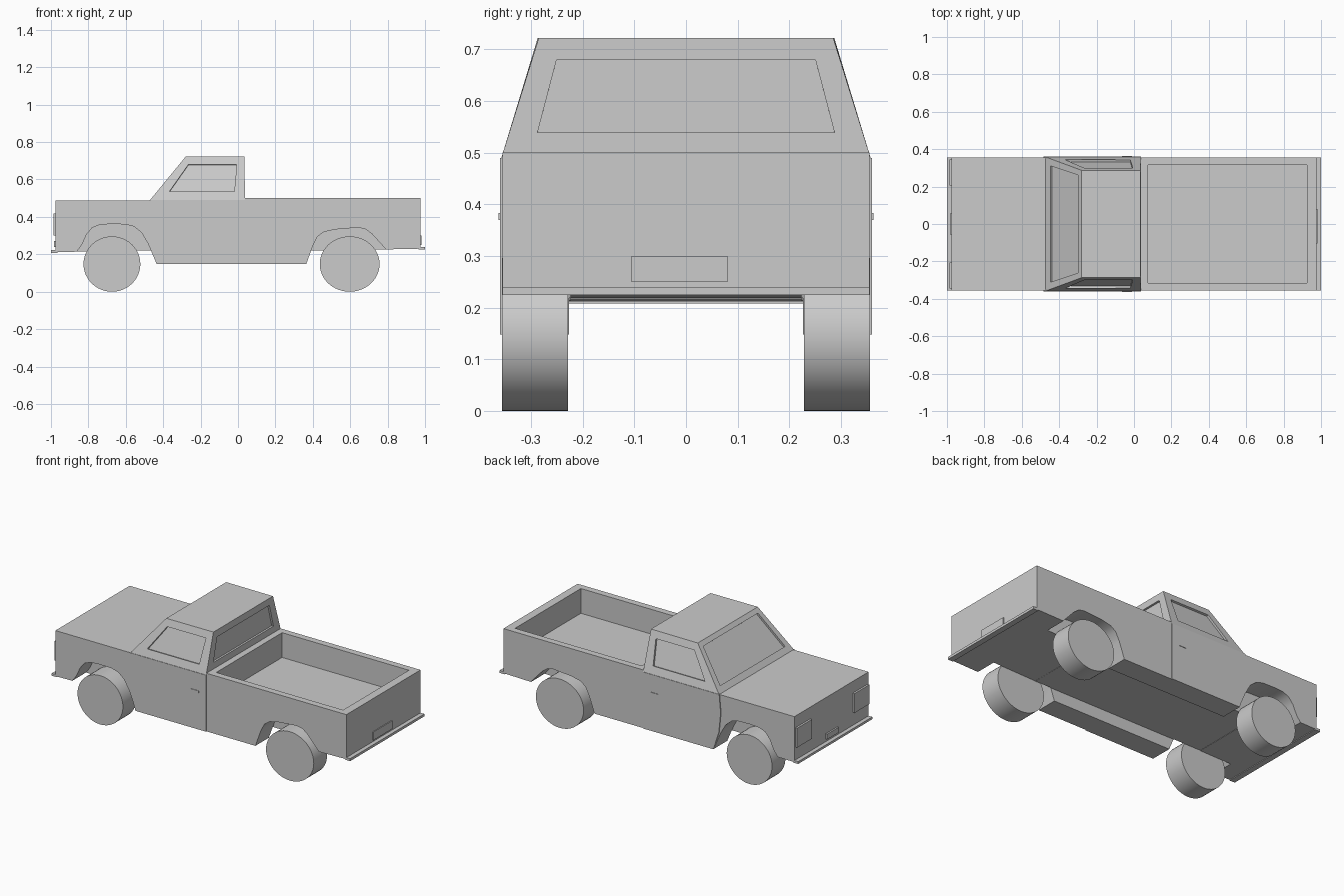
import bpy, bmesh, math
from mathutils import Vector

default = bpy.data.objects.get("Cube")
if default:
    bpy.data.objects.remove(default, do_unlink=True)

GREY = (0.6, 0.6, 0.6, 1.0)
paint = bpy.data.materials.new("plain_grey")
paint.use_nodes = True
paint.diffuse_color = GREY
paint.node_tree.nodes["Principled BSDF"].inputs["Base Color"].default_value = GREY


def finish(name, bm):
    """Turn a bmesh into a named, coloured object."""
    bmesh.ops.recalc_face_normals(bm, faces=bm.faces)
    mesh = bpy.data.meshes.new(name)
    bm.to_mesh(mesh)
    bm.free()
    mesh.materials.append(paint)
    obj = bpy.data.objects.new(name, mesh)
    bpy.context.collection.objects.link(obj)
    return obj


def prism(name, profile, y0, y1):
    """Extrude an x-z profile from y0 to y1."""
    bm = bmesh.new()
    face = bm.faces.new([bm.verts.new((x, y0, z)) for x, z in profile])
    out = bmesh.ops.extrude_face_region(bm, geom=[face])["geom"]
    verts = [v for v in out if isinstance(v, bmesh.types.BMVert)]
    bmesh.ops.translate(bm, verts=verts, vec=(0, y1 - y0, 0))
    return finish(name, bm)


def box(name, x0, x1, y0, y1, z0, z1):
    return prism(name, [(x0, z0), (x1, z0), (x1, z1), (x0, z1)], y0, y1)


def cut(target, cutter):
    """Subtract the cutter and discard it."""
    mod = target.modifiers.new("cut", "BOOLEAN")
    mod.operation = "DIFFERENCE"
    mod.solver = "EXACT"
    mod.object = cutter
    bpy.context.view_layer.objects.active = target
    bpy.ops.object.modifier_apply(modifier=mod.name)
    bpy.data.objects.remove(cutter, do_unlink=True)


def smooth(obj):
    bpy.ops.object.select_all(action="DESELECT")
    obj.select_set(True)
    bpy.context.view_layer.objects.active = obj
    bpy.ops.object.shade_smooth_by_angle(angle=math.radians(35))


# Body shell with sills, hood and bed sides
body = prism("body", [
    (-0.975, 0.212), (-0.6, 0.218), (-0.6, 0.148), (0.5, 0.148), (0.5, 0.22),
    (0.975, 0.23), (0.975, 0.5), (0.037, 0.5), (0.037, 0.488), (-0.975, 0.488),
], -0.355, 0.355)

# Open space between the sills, then the cargo bed
cut(body, box("belly_cutter", -0.65, 0.55, -0.226, 0.226, 0.05, 0.219))
cut(body, box("bed_cutter", 0.075, 0.925, -0.315, 0.315, 0.35, 0.6))

# Wheel arches on both sides
front_arch = [(-0.87, 0.1), (-0.865, 0.21), (-0.835, 0.25), (-0.81, 0.305), (-0.78, 0.342),
              (-0.74, 0.358), (-0.68, 0.362), (-0.6, 0.36), (-0.555, 0.348),
              (-0.515, 0.315), (-0.48, 0.255), (-0.435, 0.148), (-0.42, 0.1)]
rear_arch = [(0.35, 0.1), (0.365, 0.148), (0.4, 0.245), (0.425, 0.295), (0.46, 0.32),
             (0.52, 0.333), (0.64, 0.343), (0.68, 0.336), (0.715, 0.31),
             (0.79, 0.228), (0.8, 0.1)]
for side in (-1, 1):
    for arch in (front_arch, rear_arch):
        cut(body, prism("arch_cutter", arch, side * 0.224, side * 0.4))
smooth(body)


def windowed_face(bm, corners, u0, u1, v0, v1, depth=0.012):
    """Quad with a recessed pane; corners run bottom, bottom, top, top."""
    a, b, c, d = [Vector(p) for p in corners]
    normal = (b - a).cross(d - a).normalized()

    def at(u, v):
        return a.lerp(b, u).lerp(d.lerp(c, u), v)

    rim = [at(u0, v0), at(u1, v0), at(u1, v1), at(u0, v1)]
    pane = [p - normal * depth for p in rim]
    loops = [[bm.verts.new(p) for p in ring] for ring in ([a, b, c, d], rim, pane)]
    for outer, inner in zip(loops, loops[1:]):
        for i in range(4):
            j = (i + 1) % 4
            bm.faces.new((outer[i], outer[j], inner[j], inner[i]))
    bm.faces.new(loops[-1])


# Cab with recessed windows on all four sides
low = [(-0.472, -0.358, 0.488), (0.037, -0.358, 0.488),
       (0.037, 0.358, 0.488), (-0.472, 0.358, 0.488)]
top = [(-0.28, -0.287, 0.722), (0.035, -0.285, 0.722),
       (0.035, 0.285, 0.722), (-0.28, 0.287, 0.722)]
side_window = (0.14, 0.88, 0.2, 0.82)
margins = [side_window, (0.08, 0.92, 0.22, 0.82),
           (0.12, 0.86, 0.2, 0.82), (0.055, 0.945, 0.13, 0.9)]
cab_mesh = bmesh.new()
for i, m in enumerate(margins):
    j = (i + 1) % 4
    windowed_face(cab_mesh, (low[i], low[j], top[j], top[i]), *m)
for ring in (low[::-1], top):
    cab_mesh.faces.new([cab_mesh.verts.new(p) for p in ring])
bmesh.ops.remove_doubles(cab_mesh, verts=cab_mesh.verts, dist=0.0005)
finish("cab", cab_mesh)

# Doors, handles and headlights, mirrored
door = [(-0.435, 0.148), (0.037, 0.148), (0.037, 0.49), (-0.474, 0.49),
        (-0.484, 0.38), (-0.472, 0.26)]
for side, label in ((1, "left"), (-1, "right")):
    prism(label + "_door", door, side * 0.35, side * 0.36)
    box(label + "_door_handle", -0.065, -0.01, side * 0.358, side * 0.363, 0.37, 0.383)
    box(label + "_headlight", -0.987, -0.97, side * 0.205, side * 0.345, 0.3, 0.417)

# Bumpers and number plates
box("front_bumper", -1.0, -0.965, -0.355, 0.355, 0.208, 0.222)
box("rear_bumper", 0.965, 1.0, -0.355, 0.355, 0.225, 0.24)
box("front_plate", -0.985, -0.97, -0.055, 0.055, 0.238, 0.27)
box("rear_plate", 0.97, 0.98, -0.105, 0.08, 0.25, 0.3)

# Wheels
for axle, x, radius in (("front", -0.674, 0.152), ("rear", 0.597, 0.16)):
    for side, label in ((1, "left"), (-1, "right")):
        rim = [(x + radius * math.cos(t), 0.148 + 0.148 * math.sin(t))
               for t in (math.tau * k / 48 for k in range(48))]
        smooth(prism(f"{axle}_{label}_wheel", rim, side * 0.228, side * 0.356))
